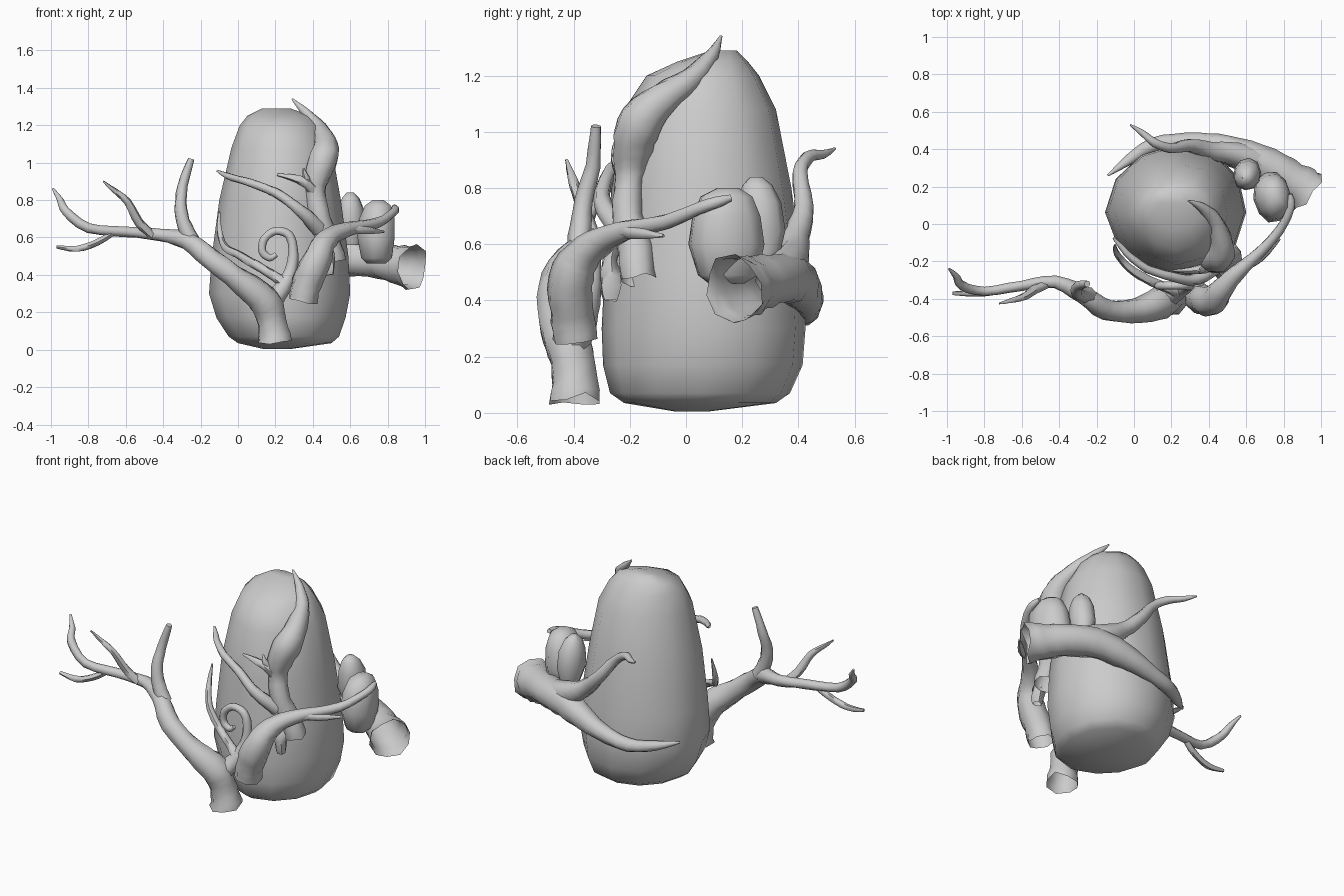
import bpy, bmesh, math, random
from mathutils import Vector

random.seed(4)


def finish(name, bm, angle=40):
    bmesh.ops.recalc_face_normals(bm, faces=bm.faces)
    me = bpy.data.meshes.new(name)
    bm.to_mesh(me)
    bm.free()
    ob = bpy.data.objects.new(name, me)
    bpy.context.collection.objects.link(ob)
    bpy.ops.object.select_all(action='DESELECT')
    ob.select_set(True)
    bpy.context.view_layer.objects.active = ob
    bpy.ops.object.shade_smooth_by_angle(angle=math.radians(angle))
    return ob


def bridge(bm, a, b):
    n = len(a)
    for i in range(n):
        bm.faces.new((a[i], a[(i + 1) % n], b[(i + 1) % n], b[i]))


def lump(name, rings, shape, turn=0.0):
    """Closed stone from rings of (z, x_min, x_max, y_min, y_max); shape scales each corner."""
    bm = bmesh.new()
    prev = None
    for z, x0, x1, y0, y1 in rings:
        ring = []
        for i, s in enumerate(shape):
            a = turn + 2 * math.pi * i / len(shape)
            ring.append(bm.verts.new(((x0 + x1) / 2 + (x1 - x0) / 2 * math.cos(a) * s,
                                      (y0 + y1) / 2 + (y1 - y0) / 2 * math.sin(a) * s, z)))
        if prev:
            bridge(bm, prev, ring)
        else:
            bm.faces.new(ring)
        prev = ring
    bm.faces.new(prev)
    return finish(name, bm, 50)


def spline(p, i, t):
    a, b, c, d = (p[max(0, min(len(p) - 1, i + k))] for k in (-1, 0, 1, 2))
    return 0.5 * (2 * b + (c - a) * t + (2 * a - 5 * b + 4 * c - d) * t * t
                  + (3 * b - a - 3 * c + d) * t ** 3)


def branch(name, pts, sides=8, rough=0.07, steps=3):
    """Tapering wood along points (x, y, z, radius), open at the base, closed at the tip."""
    p = [Vector(q) for q in pts]
    path = [spline(p, i, k / steps) for i in range(len(p) - 1) for k in range(steps)] + [p[-1]]
    bm = bmesh.new()
    prev, normal = None, Vector((0.31, 0.9, 0.2))
    for j, q in enumerate(path):
        c, r = q.xyz, max(q.w, 0.004)
        tan = (path[min(j + 1, len(path) - 1)].xyz - path[max(j - 1, 0)].xyz).normalized()
        normal = (normal - tan * normal.dot(tan)).normalized()
        side = tan.cross(normal)
        ring = []
        for i in range(sides):
            a = 2 * math.pi * i / sides
            rr = r * (1 + random.uniform(-rough, rough))
            lip = tan * random.uniform(-0.15, 0.15) * r if j == 0 else Vector()
            ring.append(bm.verts.new(c + (normal * math.cos(a) + side * math.sin(a)) * rr + lip))
        if prev:
            bridge(bm, prev, ring)
        prev = ring
    bm.faces.new(prev)
    return finish(name, bm, 60)


# Main boulder
lump("boulder", [
    (0.005, 0.13, 0.29, -0.04, 0.08), (0.035, 0.00, 0.50, -0.22, 0.32),
    (0.07, -0.05, 0.54, -0.27, 0.37), (0.17, -0.115, 0.575, -0.295, 0.415),
    (0.30, -0.155, 0.60, -0.30, 0.425), (0.50, -0.14, 0.59, -0.29, 0.415),
    (0.80, -0.10, 0.55, -0.265, 0.375), (1.08, -0.035, 0.50, -0.22, 0.32),
    (1.20, 0.01, 0.44, -0.14, 0.26), (1.25, 0.05, 0.39, -0.03, 0.22),
    (1.29, 0.13, 0.28, 0.09, 0.18)],
    [1.0, 1.03, 1.04, 1.0, 0.98, 0.98, 1.0, 0.955, 0.95, 1.0, 0.985, 0.98])

# Two small stones held by the back log
lump("large_pebble", [
    (0.46, 0.69, 0.79, 0.08, 0.21), (0.49, 0.66, 0.825, 0.04, 0.26),
    (0.60, 0.64, 0.84, 0.005, 0.285), (0.70, 0.65, 0.84, 0.02, 0.27),
    (0.77, 0.68, 0.82, 0.05, 0.24), (0.80, 0.72, 0.78, 0.11, 0.19)],
    [0.98, 0.95, 0.98, 1.0, 1.12, 1.02, 0.96, 1.0, 1.0, 1.12], 0.1)
lump("small_pebble", [
    (0.56, 0.56, 0.66, 0.21, 0.33), (0.65, 0.53, 0.68, 0.18, 0.35),
    (0.75, 0.535, 0.675, 0.185, 0.335), (0.81, 0.555, 0.65, 0.20, 0.305),
    (0.84, 0.58, 0.62, 0.23, 0.27)],
    [1.0, 1.08, 1.05, 1.0, 0.98, 1.0, 1.08, 1.0, 1.0, 0.98], 0.2)

# Long branch reaching left
branch("left_branch", [
    (0.20, -0.395, 0.045, .096), (0.18, -0.40, 0.15, .08), (0.14, -0.42, 0.26, .09),
    (0.02, -0.46, 0.36, .068), (-0.14, -0.46, 0.48, .06), (-0.27, -0.38, 0.58, .05),
    (-0.42, -0.31, 0.615, .034), (-0.60, -0.33, 0.63, .028), (-0.80, -0.36, 0.65, .026),
    (-0.92, -0.33, 0.74, .025), (-0.95, -0.28, 0.80, .018), (-0.99, -0.24, 0.86, .006)])
branch("left_upright_twig", [
    (-0.24, -0.38, 0.57, .045), (-0.285, -0.375, 0.66, .04), (-0.305, -0.36, 0.76, .034),
    (-0.295, -0.33, 0.88, .028), (-0.25, -0.32, 1.02, .018)], 7)
branch("left_middle_twig", [
    (-0.46, -0.32, 0.61, .025), (-0.53, -0.35, 0.68, .025), (-0.59, -0.39, 0.79, .02),
    (-0.66, -0.41, 0.85, .014), (-0.72, -0.425, 0.90, .005)], 6)
branch("left_lower_twig", [
    (-0.66, -0.34, 0.63, .018), (-0.75, -0.36, 0.575, .02), (-0.86, -0.37, 0.54, .018),
    (-0.97, -0.37, 0.55, .01)], 6)
branch("curled_tendril", [
    (0.17, -0.40, 0.24, .06), (0.24, -0.36, 0.33, .045), (0.285, -0.335, 0.43, .034),
    (0.295, -0.33, 0.54, .027), (0.27, -0.33, 0.615, .024), (0.20, -0.33, 0.635, .022),
    (0.14, -0.33, 0.59, .022), (0.13, -0.33, 0.525, .022), (0.17, -0.33, 0.49, .02),
    (0.205, -0.33, 0.51, .013)], 7)
branch("lower_clinging_twig", [
    (0.25, -0.36, 0.35, .035), (0.20, -0.35, 0.39, .028), (0.10, -0.31, 0.45, .025),
    (0.0, -0.255, 0.51, .022), (-0.07, -0.19, 0.55, .019), (-0.10, -0.14, 0.64, .014),
    (-0.10, -0.11, 0.74, .005)], 6)

# Branch climbing over the boulder
branch("climbing_branch", [
    (0.52, -0.17, 0.47, .065), (0.48, -0.18, 0.58, .066), (0.44, -0.21, 0.70, .058),
    (0.415, -0.20, 0.84, .055), (0.43, -0.19, 0.95, .075), (0.465, -0.16, 1.04, .08),
    (0.465, -0.08, 1.12, .06), (0.43, 0.02, 1.19, .042), (0.36, 0.09, 1.27, .025),
    (0.29, 0.125, 1.34, .005)])
branch("upper_clinging_twig", [
    (0.43, -0.23, 0.65, .045), (0.37, -0.28, 0.71, .036), (0.30, -0.30, 0.77, .03),
    (0.20, -0.28, 0.84, .025), (0.07, -0.24, 0.89, .022), (-0.03, -0.165, 0.92, .019),
    (-0.07, -0.12, 0.935, .015), (-0.11, -0.075, 0.955, .006)], 7)
branch("short_twig", [
    (0.42, -0.21, 0.83, .035), (0.37, -0.24, 0.89, .028), (0.29, -0.25, 0.92, .018),
    (0.21, -0.25, 0.935, .006)], 6)
branch("short_twig_fork", [
    (0.38, -0.23, 0.89, .02), (0.36, -0.25, 0.93, .016), (0.35, -0.25, 0.97, .005)], 6)
branch("root_stub", [
    (0.49, -0.27, 0.40, .025), (0.48, -0.27, 0.48, .042), (0.46, -0.27, 0.55, .03),
    (0.44, -0.24, 0.64, .02)], 6, 0.2)

# Branch reaching right from the front
branch("right_branch", [
    (0.345, -0.395, 0.26, .082), (0.37, -0.405, 0.36, .08), (0.42, -0.41, 0.47, .08),
    (0.455, -0.37, 0.56, .065), (0.52, -0.29, 0.62, .05), (0.63, -0.19, 0.655, .033),
    (0.75, -0.07, 0.68, .027), (0.82, 0.04, 0.725, .023), (0.84, 0.11, 0.75, .022),
    (0.835, 0.16, 0.765, .012)])
branch("right_lower_twig", [
    (0.58, -0.23, 0.65, .028), (0.68, -0.18, 0.64, .022), (0.78, -0.08, 0.63, .006)], 6)

# Hollow log wrapping the back, splitting in two
branch("back_log", [
    (0.935, 0.17, 0.44, .12), (0.87, 0.215, 0.45, .108), (0.76, 0.29, 0.47, .095),
    (0.60, 0.365, 0.48, .09), (0.44, 0.41, 0.44, .075), (0.28, 0.435, 0.39, .052),
    (0.10, 0.42, 0.35, .04), (-0.03, 0.34, 0.35, .028), (-0.14, 0.26, 0.37, .006)], 10)
branch("back_upper_branch", [
    (0.72, 0.31, 0.48, .07), (0.54, 0.375, 0.54, .068), (0.41, 0.39, 0.62, .05),
    (0.30, 0.42, 0.73, .037), (0.20, 0.405, 0.85, .028), (0.11, 0.435, 0.91, .023),
    (0.04, 0.49, 0.92, .016), (-0.02, 0.53, 0.94, .005)])
